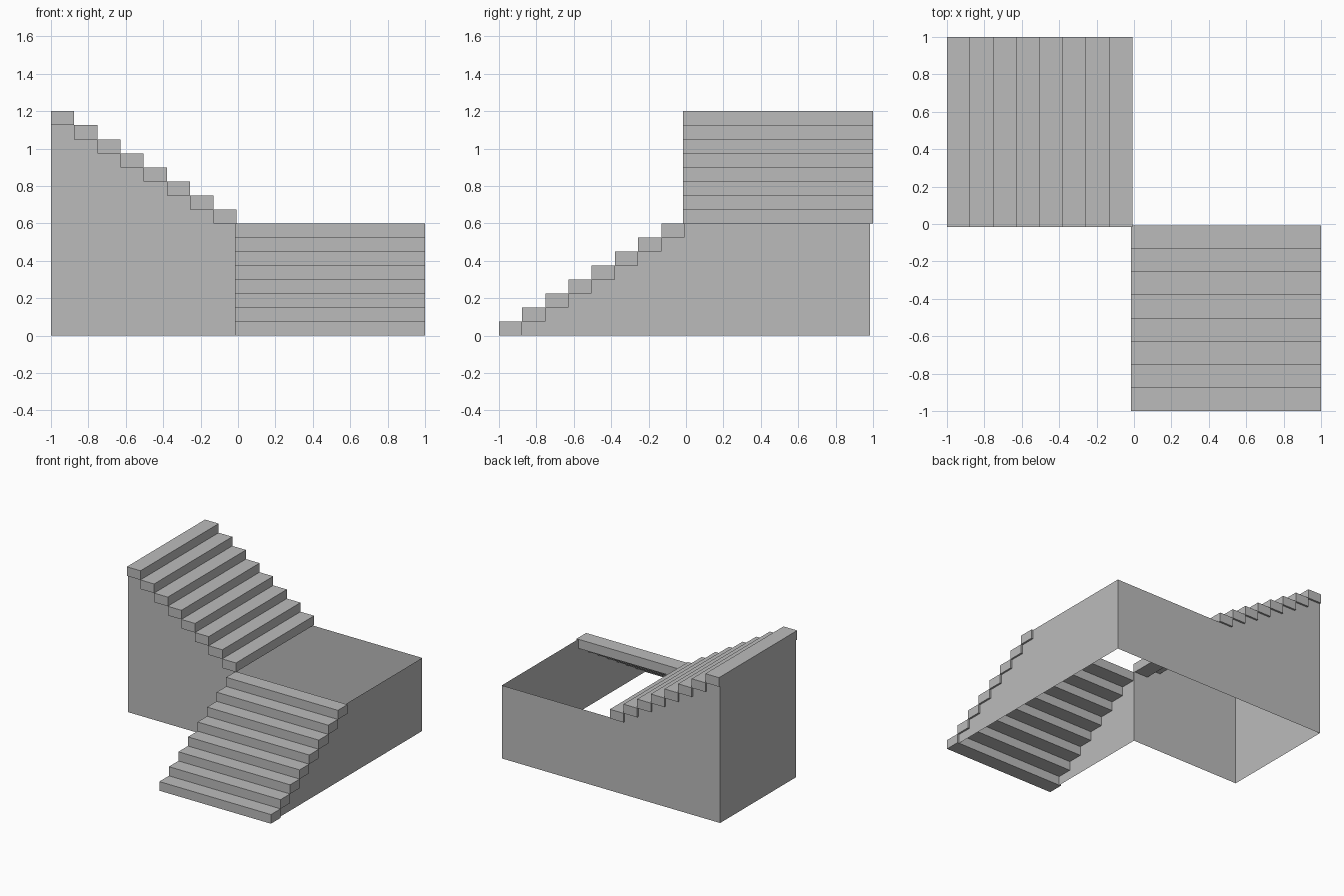
import bpy
import bmesh

default_cube = bpy.data.objects.get("Cube")
if default_cube:
    bpy.data.objects.remove(default_cube, do_unlink=True)

STEPS = 8
RUN = 0.124       # depth of one step
RISE = 0.075      # height of one step
LIP = 0.015       # overhang of the treads past the walls
EDGE = 0.985      # outer wall planes
LANDING = STEPS * RISE
TOP = 2 * LANDING
NOSE = -0.008     # where both flights meet the landing

grey = bpy.data.materials.new("plain grey")
grey.use_nodes = True
grey.diffuse_color = (0.5, 0.5, 0.5, 1)
grey.node_tree.nodes["Principled BSDF"].inputs["Base Color"].default_value = (0.5, 0.5, 0.5, 1)


def finish(name, bm):
    mesh = bpy.data.meshes.new(name)
    bm.to_mesh(mesh)
    bm.free()
    mesh.materials.append(grey)
    obj = bpy.data.objects.new(name, mesh)
    bpy.context.collection.objects.link(obj)


def tread(name, low, high):
    bm = bmesh.new()
    bmesh.ops.create_cube(bm, size=1)
    for v in bm.verts:
        v.co = [lo + (c + 0.5) * (hi - lo) for c, lo, hi in zip(v.co, low, high)]
    finish(name, bm)


def wall(name, points, flip=False):
    bm = bmesh.new()
    face = bm.faces.new([bm.verts.new(p) for p in points])
    if flip:
        face.normal_flip()
    finish(name, bm)


def under_steps(start, direction, base):
    """Stepped line along the undersides of a flight, from its low end up."""
    line = []
    for i in range(STEPS):
        z = base + i * RISE
        line += [(start + direction * i * RUN, z), (start + direction * (i + 1) * RUN, z)]
    return line


# Treads of both flights
for i in range(STEPS):
    y = -1 + i * RUN
    tread(f"lower_tread_{i + 1}", (-LIP, y, i * RISE), (1, y + RUN, (i + 1) * RISE))
    x = NOSE - i * RUN
    z = LANDING + i * RISE
    tread(f"upper_tread_{i + 1}", (x - RUN, -LIP, z), (x, 1, z + RISE))

# Lower flight: inner wall stops at the landing, outer wall runs to the back
lower = under_steps(-1, 1, 0)[1:]
inner = lower + [(NOSE, LANDING), (0, LANDING), (0, 0)]
outer = lower + [(NOSE, LANDING), (EDGE, LANDING), (EDGE, 0)]
wall("lower_inner_wall", [(0, y, z) for y, z in inner])
wall("lower_outer_wall", [(EDGE, y, z) for y, z in outer], True)

# Upper flight: front wall starts at the landing, back wall spans the full width
upper = under_steps(NOSE, -1, LANDING)
front = [(0, 0), (0, LANDING)] + upper + [(-1, 0)]
back = [(EDGE, 0), (EDGE, LANDING)] + upper + [(-1, 0)]
wall("upper_front_wall", [(x, 0, z) for x, z in front], True)
wall("back_wall", [(x, EDGE, z) for x, z in back])

# Tall end wall below the highest tread
wall("tall_end_wall", [(-1, 0, 0), (-1, 0, TOP - RISE), (-1, EDGE, TOP - RISE), (-1, EDGE, 0)], True)

# Point the wall faces outwards
outward = {"lower_inner_wall": (-1, 0, 0), "lower_outer_wall": (1, 0, 0),
           "upper_front_wall": (0, -1, 0), "back_wall": (0, 1, 0), "tall_end_wall": (-1, 0, 0)}
for name, direction in outward.items():
    mesh = bpy.data.objects[name].data
    if sum(a * b for a, b in zip(mesh.polygons[0].normal, direction)) < 0:
        mesh.flip_normals()
